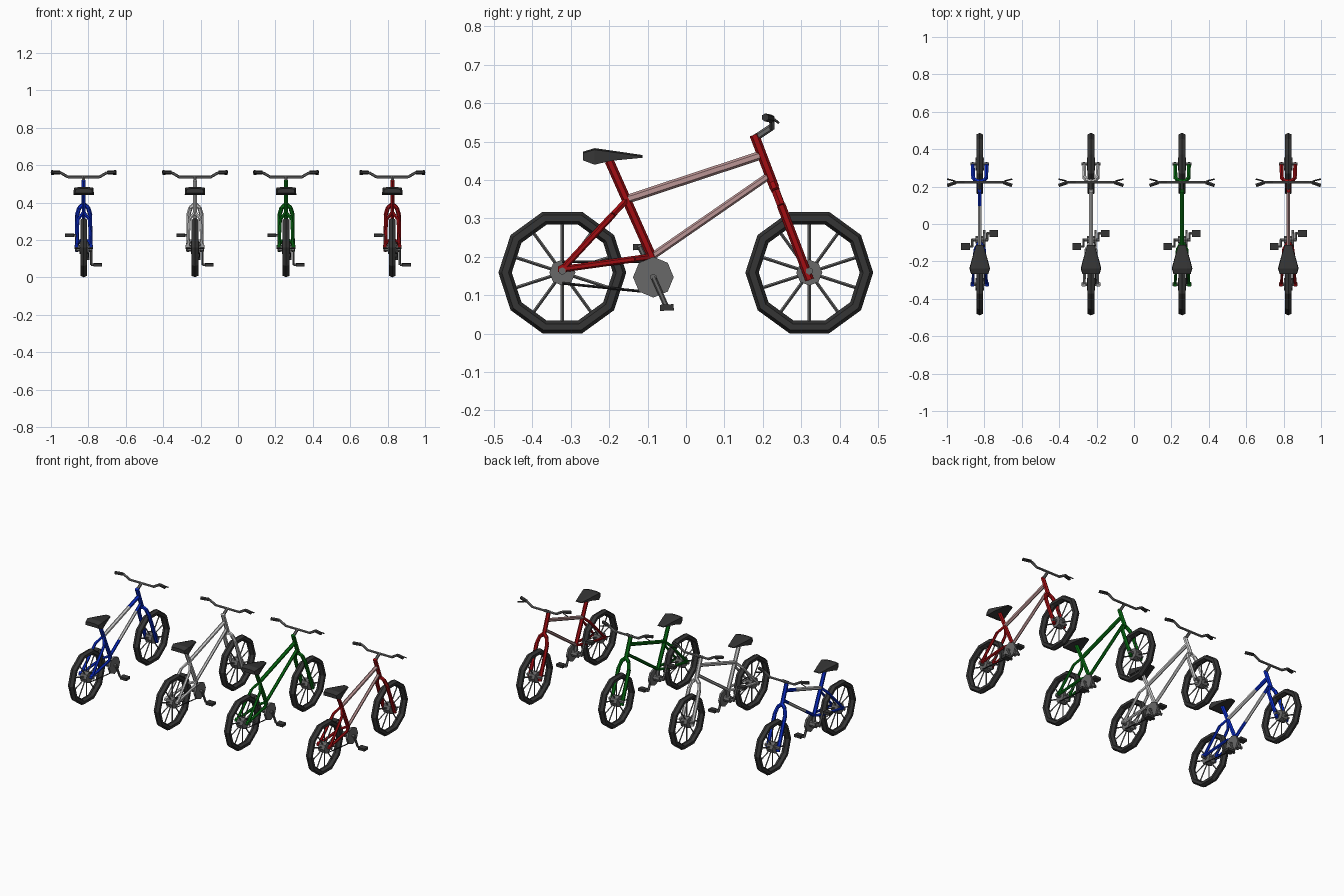
import bpy, bmesh, math
from mathutils import Vector, Matrix

if "Cube" in bpy.data.objects:
    bpy.data.objects.remove(bpy.data.objects["Cube"])


def material(name, rgb):
    m = bpy.data.materials.new(name)
    m.diffuse_color = (*rgb, 1)
    m.use_nodes = True
    m.node_tree.nodes["Principled BSDF"].inputs["Base Color"].default_value = m.diffuse_color
    return m


RUBBER = material("dark rubber", (0.035, 0.035, 0.035))
METAL = material("grey metal", (0.14, 0.14, 0.14))
CHAIN = material("black chain", (0.02, 0.02, 0.022))
SILVER = material("light silver", (0.6, 0.6, 0.6))
BLUE = material("blue paint", (0.003, 0.025, 0.6))
GREEN = material("green paint", (0.002, 0.15, 0.006))
RED = material("red paint", (0.36, 0.004, 0.006))
ROSE = material("pale rose", (0.5, 0.3, 0.3))


def tube(bm, a, b, r, sides=6, r2=None):
    """Straight capped tube from a to b."""
    a, b = Vector(a), Vector(b)
    d = b - a
    rot = d.to_track_quat('Z', 'Y').to_matrix().to_4x4()
    bmesh.ops.create_cone(bm, cap_ends=True, segments=sides, radius1=r,
                          radius2=r if r2 is None else r2, depth=d.length,
                          matrix=Matrix.Translation((a + b) / 2) @ rot)


def path(bm, pts, r, sides=6):
    for a, b in zip(pts, pts[1:]):
        tube(bm, a, b, r, sides)


def box(bm, c, size, tilt=0):
    bmesh.ops.create_cube(bm, size=1, matrix=Matrix.Translation(c)
                          @ Matrix.Rotation(tilt, 4, 'X') @ Matrix.Diagonal((*size, 1)))


def loft(bm, rings, closed=False):
    """Join rings of points with quads; cap the ends unless closed."""
    vs = [[bm.verts.new(p) for p in ring] for ring in rings]
    n = len(vs[0])
    for i in range(len(vs) if closed else len(vs) - 1):
        p, q = vs[i], vs[(i + 1) % len(vs)]
        for j in range(n):
            bm.faces.new((p[j], p[(j + 1) % n], q[(j + 1) % n], q[j]))
    if not closed:
        bm.faces.new(vs[0])
        bm.faces.new(vs[-1])


def part(name, x, mat, build):
    bm = bmesh.new()
    build(bm)
    bmesh.ops.recalc_face_normals(bm, faces=bm.faces)
    me = bpy.data.meshes.new(name)
    bm.to_mesh(me)
    bm.free()
    me.materials.append(mat)
    ob = bpy.data.objects.new(name, me)
    ob.location.x = x
    bpy.context.collection.objects.link(ob)


REAR, FRONT, WZ = -0.322, 0.321, 0.159
CRANK = Vector((0, -0.085, 0.147))
BB = Vector((0, -0.09, 0.2))
SEAT_JOINT = Vector((0, -0.153, 0.35))


def steer(z, x=0):
    """Point on the tilted steering axis at height z."""
    return (x, 0.178 + (0.517 - z) * 0.382, z)


def tyre(y):
    def build(bm):
        rings = []
        for i in range(10):
            a = i * math.tau / 10
            ring = []
            for j in range(6):
                b = j * math.tau / 6
                rad = 0.149 + 0.0175 * math.cos(b)
                ring.append((0.021 * math.sin(b), y + rad * math.cos(a), WZ + rad * math.sin(a)))
            rings.append(ring)
        loft(bm, rings, closed=True)
    return build


def spokes(y):
    def build(bm):
        for i in range(10):
            a = math.radians(18 + 36 * i)
            tube(bm, (0, y, WZ), (0, y + 0.132 * math.cos(a), WZ + 0.132 * math.sin(a)), 0.0042, 4)
        tube(bm, (-0.022, y, WZ), (0.022, y, WZ), 0.034, 8)
        tube(bm, (-0.05, y, WZ + 0.004), (0.05, y, WZ + 0.004), 0.01, 6)
    return build


def fork(bm):
    tube(bm, steer(0.38), steer(0.518), 0.0125)
    for s in (-1, 1):
        path(bm, [steer(0.14, s * 0.037), steer(0.335, s * 0.035),
                  steer(0.372, s * 0.024), steer(0.392)], 0.0115)


def rear_frame(bm):
    tube(bm, (0, -0.2, 0.45), BB + Vector((0, 0.003, -0.004)), 0.012)
    for s in (-1, 1):
        drop = (s * 0.037, REAR, 0.168)
        path(bm, [SEAT_JOINT, (s * 0.03, -0.19, 0.31), drop], 0.0085)
        path(bm, [BB, (s * 0.026, -0.135, 0.194), drop], 0.0085)
        tube(bm, (s * 0.03, REAR, 0.168), (s * 0.047, REAR, 0.168), 0.013)


def main_tube(a, b, r, t0, t1):
    a, b = Vector(a), Vector(b)
    return lambda bm: tube(bm, a.lerp(b, t0), a.lerp(b, t1), r)


def saddle(bm):
    rings = []
    for y, w, top, low in ((-0.268, 0.046, 0.474, 0.451), (-0.238, 0.055, 0.483, 0.44),
                           (-0.195, 0.044, 0.477, 0.45), (-0.113, 0.02, 0.465, 0.458)):
        rings.append([(-w, y, low), (w, y, low), (w * 0.95, y, top - 0.004),
                      (w * 0.5, y, top), (-w * 0.5, y, top), (-w * 0.95, y, top - 0.004)])
    loft(bm, rings)


def handlebar(bm):
    path(bm, [steer(0.51), (0, 0.222, 0.537)], 0.009)
    tube(bm, (-0.085, 0.224, 0.536), (0.085, 0.224, 0.536), 0.0075)
    for s in (-1, 1):
        path(bm, [(s * 0.083, 0.224, 0.536), (s * 0.122, 0.223, 0.559),
                  (s * 0.14, 0.219, 0.561)], 0.0075)


def grips(bm):
    for s in (-1, 1):
        tube(bm, (s * 0.127, 0.222, 0.56), (s * 0.173, 0.206, 0.563), 0.0105)
        # brake lever
        path(bm, [(s * 0.125, 0.225, 0.56), (s * 0.14, 0.232, 0.556), (s * 0.174, 0.24, 0.55)], 0.004, 4)


ARM = Vector((0, 0.035, -0.079))


def crankset(bm):
    tube(bm, CRANK + Vector((0.018, 0, 0)), CRANK + Vector((0.03, 0, 0)), 0.053, 8)
    tube(bm, CRANK + Vector((-0.022, 0, 0)), CRANK + Vector((0.02, 0, 0)), 0.02, 8)
    tube(bm, BB, CRANK, 0.012)
    tube(bm, CRANK + Vector((-0.045, 0, 0)), CRANK + Vector((0.045, 0, 0)), 0.009)
    for s in (-1, 1):
        hub = CRANK + Vector((s * 0.04, 0, 0))
        path(bm, [hub, hub + ARM * s, hub + ARM * s + Vector((s * 0.03, 0, 0))], 0.007)


def pedals(bm):
    for s in (-1, 1):
        box(bm, CRANK + ARM * s + Vector((s * 0.076, 0, 0)), (0.046, 0.036, 0.016), 0.05)


def chain(bm):
    for top, bottom in ((1, 0), (0, 1)):
        s = 1 if top else -1
        tube(bm, (0.025, REAR, WZ + s * 0.028), (0.025, CRANK.y, CRANK.z + s * 0.04), 0.0035, 4)


def bike(label, x, paint, top_bands, down_bands):
    for end, y in (("rear", REAR), ("front", FRONT)):
        part(f"{label}_{end}_tyre", x, RUBBER, tyre(y))
        part(f"{label}_{end}_spokes_and_hub", x, METAL, spokes(y))
    part(f"{label}_fork", x, paint, fork)
    part(f"{label}_rear_frame", x, paint, rear_frame)
    for t0, t1, m in top_bands:
        part(f"{label}_top_tube", x, m, main_tube(SEAT_JOINT, (0, 0.196, 0.465), 0.0115, t0, t1))
    for t0, t1, m in down_bands:
        part(f"{label}_down_tube", x, m, main_tube(BB, (0, 0.217, 0.412), 0.0095, t0, t1))
    part(f"{label}_saddle", x, RUBBER, saddle)
    part(f"{label}_handlebar", x, METAL, handlebar)
    part(f"{label}_grips", x, RUBBER, grips)
    part(f"{label}_crankset", x, METAL, crankset)
    part(f"{label}_pedals", x, RUBBER, pedals)
    part(f"{label}_chain", x, CHAIN, chain)


# Four bikes side by side; the blue and red ones have two-tone main tubes
bike("blue_bike", -0.825, BLUE, [(0, 0.72, SILVER), (0.72, 1, BLUE)],
     [(0, 0.3, BLUE), (0.3, 0.85, SILVER), (0.85, 1, BLUE)])
bike("silver_bike", -0.23, SILVER, [(0, 1, SILVER)], [(0, 1, SILVER)])
bike("green_bike", 0.257, GREEN, [(0, 1, GREEN)], [(0, 1, GREEN)])
bike("red_bike", 0.825, RED, [(0, 1, ROSE)], [(0, 1, ROSE)])
